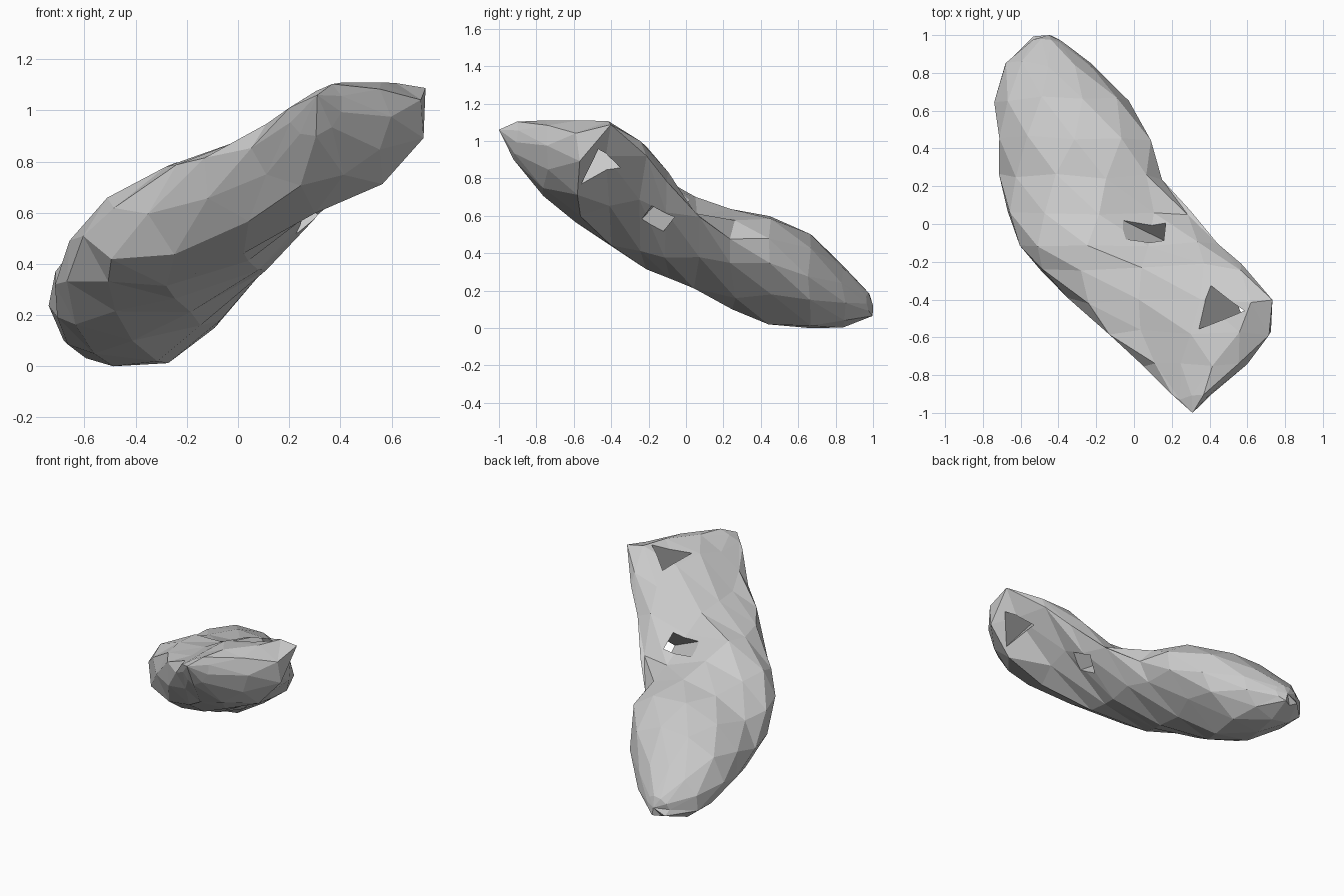
import bpy, bmesh, math, random
from mathutils import Vector

if "Cube" in bpy.data.objects:
    bpy.data.objects.remove(bpy.data.objects["Cube"])

random.seed(7)
SEG = 10

# Cross-sections along the body: y, x range, z range, left shear, right shear
SECTIONS = [
    (0.98, -0.55, -0.38, 0.06, 0.19, 0.1, 0.1),
    (0.85, -0.69, -0.22, 0.00, 0.34, 0.1, 0.1),
    (0.66, -0.73, -0.03, -0.01, 0.51, 0.05, 0.1),
    (0.45, -0.73, 0.10, 0.02, 0.60, 0.1, 0.3),
    (0.25, -0.71, 0.15, 0.10, 0.65, 0.2, 0.45),
    (0.06, -0.68, 0.31, 0.20, 0.74, 0.2, 0.5),
    (-0.10, -0.61, 0.44, 0.26, 0.88, 0.2, 0.8),
    (-0.23, -0.51, 0.59, 0.31, 1.00, 0.4, 1.2),
    (-0.41, -0.34, 0.72, 0.42, 1.11, 0.5, 1.15),
    (-0.58, -0.14, 0.74, 0.56, 1.12, 0.4, 0.5),
    (-0.75, 0.06, 0.60, 0.71, 1.12, 0.3, 0.3),
    (-0.91, 0.20, 0.41, 0.90, 1.11, 0.2, 0.2),
]
# Front outline that limits the height across x
UPPER = [(-0.74, 0.38), (-0.60, 0.57), (-0.48, 0.69), (-0.27, 0.82),
         (0.03, 0.89), (0.20, 1.01), (0.36, 1.11), (0.75, 1.11)]
LOWER = [(-0.74, 0.16), (-0.62, 0.04), (-0.50, 0.0), (-0.29, 0.0), (-0.12, 0.11),
         (0.01, 0.29), (0.15, 0.41), (0.31, 0.61), (0.56, 0.68), (0.74, 0.87)]


def outline(table, x):
    for (xa, za), (xb, zb) in zip(table, table[1:]):
        if x <= xb:
            return za + (zb - za) * (x - xa) / (xb - xa)
    return table[-1][1]


def section_points(k, sec):
    y, x0, x1, z0, z1, left, right = sec
    pts = []
    for i in range(SEG):
        t = 2 * math.pi * (i + 0.5 * (k % 2)) / SEG
        j = random.uniform(0.99, 1.03)
        phi = left + (right - left) * (1 + math.cos(t)) / 2
        x = (x0 + x1) / 2 + j * (x1 - x0) / 2 * math.cos(t)
        s = math.sin(t + phi)
        z = (z0 + z1) / 2 + j * (z1 - z0) / 2 * s
        # Trough in the upper surface around the middle hole
        z -= 0.15 * max(0, s) * math.exp(-((x - 0.1) ** 2 + y * y) / 0.05)
        z = max(outline(LOWER, x), min(outline(UPPER, x), z))
        pts.append((x, y + random.uniform(-0.02, 0.02), z))
    return pts


# Faceted rock body, rings staggered so that the faces are triangles
bm = bmesh.new()
rings = [[bm.verts.new(p) for p in section_points(k, s)] for k, s in enumerate(SECTIONS)]
for k in range(len(rings) - 1):
    a, b = rings[k], rings[k + 1]
    for i in range(SEG):
        n = (i + 1) % SEG
        if k % 2 == 0:
            bm.faces.new((a[i], a[n], b[i]))
            bm.faces.new((a[n], b[n], b[i]))
        else:
            bm.faces.new((a[i], b[n], b[i]))
            bm.faces.new((a[i], a[n], b[n]))
for ring, tip in ((rings[0], (-0.45, 1.0, 0.12)), (rings[-1], (0.31, -1.0, 1.06))):
    v = bm.verts.new(tip)
    for i in range(SEG):
        bm.faces.new((ring[i], ring[(i + 1) % SEG], v))
bmesh.ops.recalc_face_normals(bm, faces=bm.faces)
mesh = bpy.data.meshes.new("rock_body")
bm.to_mesh(mesh)
bm.free()
body = bpy.data.objects.new("rock_body", mesh)
bpy.context.collection.objects.link(body)


# Tapered tunnels that run from the top to the right flank
def tunnel(name, start, end, r1, r2, sides):
    a, b = Vector(start), Vector(end)
    bpy.ops.mesh.primitive_cone_add(vertices=sides, radius1=r1, radius2=r2,
                                    depth=(b - a).length, location=(a + b) / 2)
    cutter = bpy.context.object
    cutter.name = name
    cutter.rotation_euler = (b - a).to_track_quat('Z', 'Y').to_euler()
    cutter.hide_render = True
    mod = body.modifiers.new(name, 'BOOLEAN')
    mod.operation = 'DIFFERENCE'
    mod.solver = 'EXACT'
    mod.object = cutter
    bpy.context.view_layer.objects.active = body
    bpy.ops.object.modifier_apply(modifier=name)
    bpy.data.objects.remove(cutter)


tunnel("middle_tunnel", (-0.10, 0.04, 0.80), (0.55, -0.28, 0.44), 0.08, 0.10, 4)
tunnel("end_tunnel", (0.28, -0.43, 1.28), (0.80, -0.48, 0.62), 0.15, 0.10, 3)
